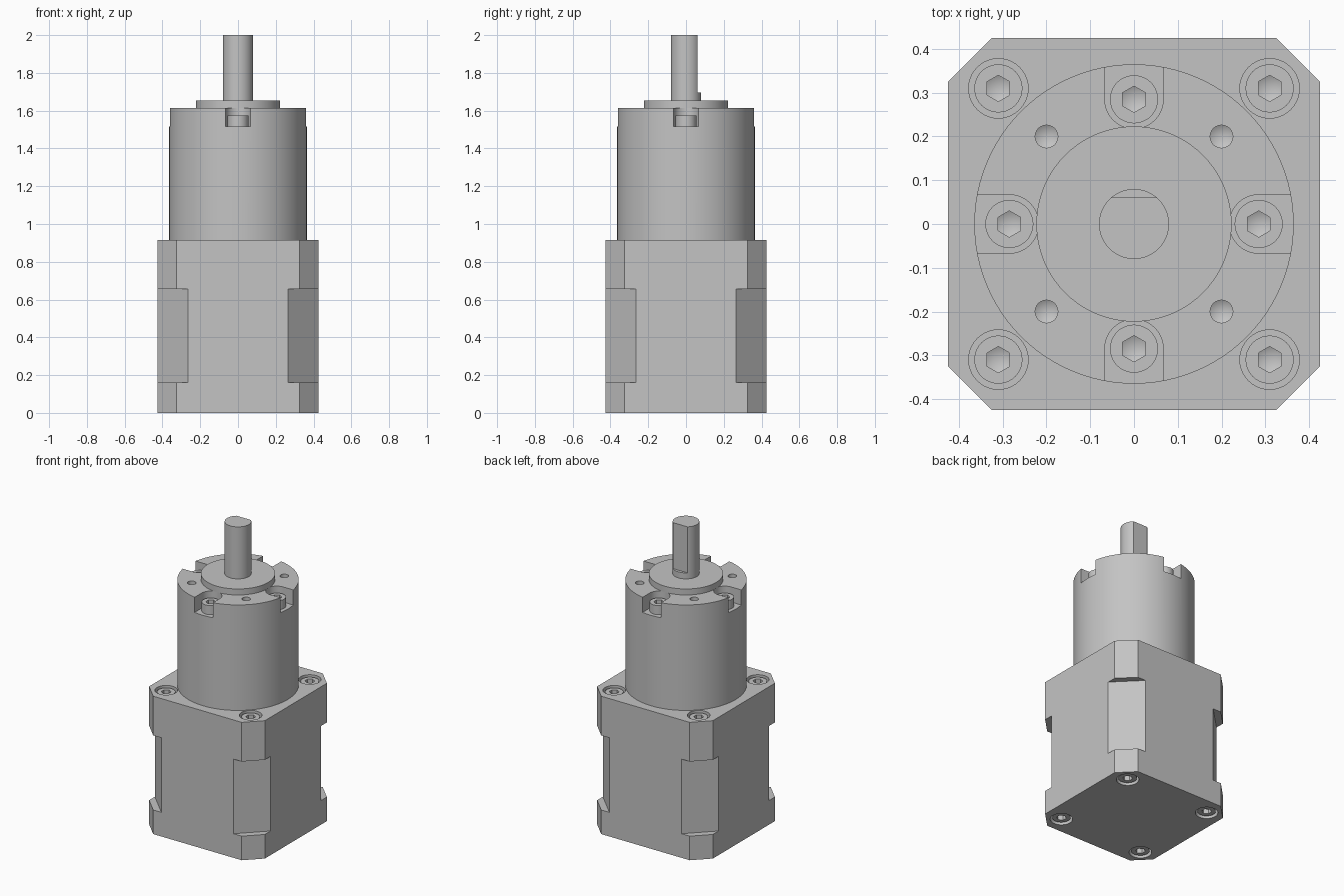
import bpy, bmesh, math
from mathutils import Matrix, Vector

default = bpy.data.objects.get("Cube")
if default:
    bpy.data.objects.remove(default, do_unlink=True)

steel = bpy.data.materials.new("satin grey metal")
steel.use_nodes = True
GREY = (0.55, 0.55, 0.55, 1)
steel.diffuse_color = GREY
steel.node_tree.nodes["Principled BSDF"].inputs["Base Color"].default_value = GREY


def ring(r, n, cx=0, cy=0, start=0.0):
    return [(cx + r * math.cos(start + math.tau * i / n),
             cy + r * math.sin(start + math.tau * i / n)) for i in range(n)]


def prism(bm, pts, z0, z1, tip=None):
    """Extruded outline; tip is the height of a pointed end next to z0."""
    low = [bm.verts.new((x, y, z0)) for x, y in pts]
    high = [bm.verts.new((x, y, z1)) for x, y in pts]
    n = len(pts)
    for i in range(n):
        j = (i + 1) % n
        bm.faces.new((low[i], low[j], high[j], high[i]))
    bm.faces.new(high)
    if tip is None:
        bm.faces.new(low[::-1])
    else:
        centre = sum((v.co for v in low), Vector()) / n
        apex = bm.verts.new((centre.x, centre.y, tip))
        for i in range(n):
            bm.faces.new((low[(i + 1) % n], low[i], apex))


def finish(bm, name):
    bmesh.ops.recalc_face_normals(bm, faces=bm.faces)
    mesh = bpy.data.meshes.new(name)
    bm.to_mesh(mesh)
    bm.free()
    obj = bpy.data.objects.new(name, mesh)
    bpy.context.collection.objects.link(obj)
    mesh.materials.append(steel)
    return obj


def activate(obj):
    bpy.ops.object.select_all(action='DESELECT')
    obj.select_set(True)
    bpy.context.view_layer.objects.active = obj


def cut(obj, cutter_bm):
    cutter = finish(cutter_bm, "cutter")
    cutter.hide_render = True
    activate(obj)
    mod = obj.modifiers.new("cut", 'BOOLEAN')
    mod.operation = 'DIFFERENCE'
    mod.solver = 'EXACT'
    mod.object = cutter
    bpy.ops.object.modifier_apply(modifier=mod.name)
    bpy.data.objects.remove(cutter, do_unlink=True)


def smooth(obj):
    activate(obj)
    bpy.ops.object.shade_smooth_by_angle(angle=math.radians(30))


def octagon(h, c):
    return [(h, -c), (h, c), (c, h), (-c, h), (-h, c), (-h, -c), (-c, -h), (c, -h)]


# Main dimensions
HALF, BODY_TOP, GEAR_TOP, SLOT_FLOOR = 0.425, 0.915, 1.615, 1.515
SCREW, HEAD_R, HEAD_H, BORE_R, BORE_D = 0.31, 0.055, 0.06, 0.062, 0.07
SLOT_C, SLOT_R = 0.285, 0.067
corners = [(sx * SCREW, sy * SCREW) for sx in (-1, 1) for sy in (-1, 1)]
slots = [(SLOT_C, 0), (0, SLOT_C), (-SLOT_C, 0), (0, -SLOT_C)]

# Square motor body with chamfered corners
bm = bmesh.new()
prism(bm, octagon(HALF, 0.325), 0, BODY_TOP)
body = finish(bm, "motor_body")

# Corner recesses and screw counterbores
bm = bmesh.new()
for sx in (-1, 1):
    for sy in (-1, 1):
        pts = [(0.465, 0.225), (0.6, 0.6), (0.225, 0.465)]
        prism(bm, [(sx * x, sy * y) for x, y in pts], 0.16, 0.655)
for x, y in corners:
    prism(bm, ring(BORE_R + 0.006, 40, x, y), BODY_TOP - BORE_D, BODY_TOP + 0.1)
    prism(bm, ring(BORE_R + 0.006, 40, x, y), -0.1, BORE_D)
cut(body, bm)
smooth(body)

# Cylindrical gearbox housing
bm = bmesh.new()
prism(bm, ring(0.365, 96), BODY_TOP - 0.01, GEAR_TOP)
gearbox = finish(bm, "gearbox_housing")

# Open rounded slots and pointed mounting holes
bm = bmesh.new()
for k in range(4):
    turn = Matrix.Rotation(k * math.pi / 2, 2)
    arc = [(SLOT_C + SLOT_R * math.cos(a), SLOT_R * math.sin(a))
           for a in (math.pi / 2 + math.pi * i / 20 for i in range(21))]
    outline = arc + [(0.5, -SLOT_R), (0.5, SLOT_R)]
    prism(bm, [tuple(turn @ Vector(p)) for p in outline], SLOT_FLOOR, GEAR_TOP + 0.1)
for sx in (-1, 1):
    for sy in (-1, 1):
        prism(bm, ring(0.026, 24, sx * 0.2, sy * 0.2), 1.5, GEAR_TOP + 0.1, 1.485)
cut(gearbox, bm)
smooth(gearbox)

# Centring boss with a rounded rim
bm = bmesh.new()
prism(bm, ring(0.223, 80), GEAR_TOP, 1.655)
rim = [e for e in bm.edges if all(v.co.z > 1.65 for v in e.verts)]
bmesh.ops.bevel(bm, geom=rim, offset=0.012, segments=4, profile=0.5, affect='EDGES')
smooth(finish(bm, "centring_boss"))

# Output shaft with a flat on the back
bm = bmesh.new()
prism(bm, ring(0.08, 64), 1.64, 2.0)
shaft = finish(bm, "output_shaft")
bm = bmesh.new()
prism(bm, [(-0.2, 0.06), (0.2, 0.06), (0.2, 0.2), (-0.2, 0.2)], 1.695, 2.1)
cut(shaft, bm)
smooth(shaft)


# Socket head screws: heads with hexagonal pointed sockets
def screws(name, places, seat, up):
    bm, sockets = bmesh.new(), bmesh.new()
    top = seat + up * HEAD_H
    for x, y in places:
        prism(bm, ring(HEAD_R, 40, x, y), seat - up * 0.01, top)
        prism(sockets, ring(0.03, 6, x, y, math.pi / 2),
              top - up * 0.03, top + up * 0.05, top - up * 0.045)
    obj = finish(bm, name)
    cut(obj, sockets)
    smooth(obj)


screws("gearbox_screws", slots, SLOT_FLOOR, 1)
screws("body_top_screws", corners, BODY_TOP - BORE_D, 1)
screws("body_bottom_screws", corners, BORE_D, -1)
